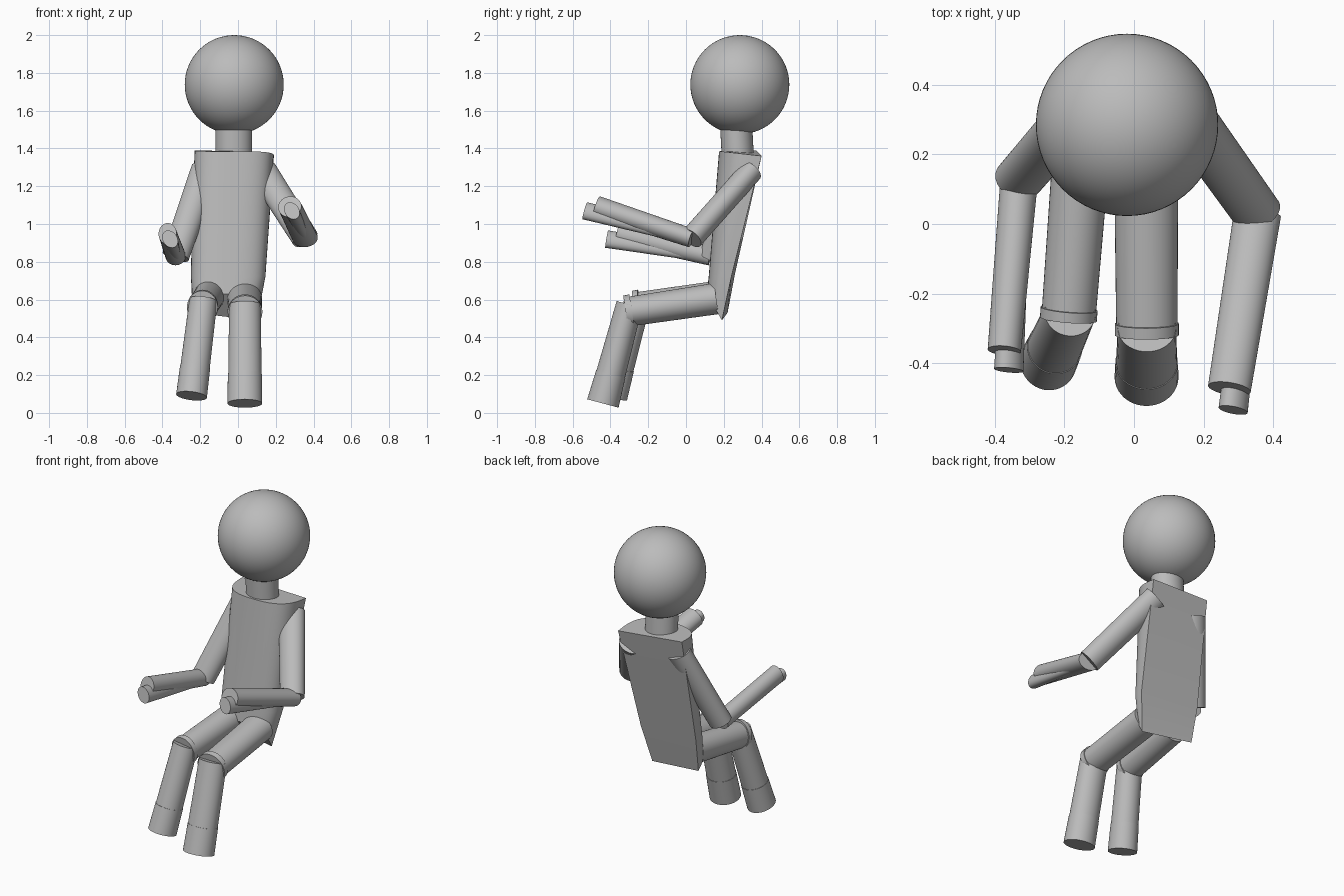
import bpy, bmesh, math
from mathutils import Vector

cube = bpy.data.objects.get("Cube")
if cube:
    bpy.data.objects.remove(cube, do_unlink=True)

grey = bpy.data.materials.new("plain grey")
grey.use_nodes = True
COLOUR = (0.5, 0.5, 0.5, 1)
grey.diffuse_color = COLOUR
grey.node_tree.nodes["Principled BSDF"].inputs["Base Color"].default_value = COLOUR


def finish(name, bm):
    """Turn a bmesh into a smooth object with sharp edges kept."""
    bmesh.ops.recalc_face_normals(bm, faces=bm.faces)
    mesh = bpy.data.meshes.new(name)
    bm.to_mesh(mesh)
    bm.free()
    mesh.materials.append(grey)
    obj = bpy.data.objects.new(name, mesh)
    bpy.context.collection.objects.link(obj)
    bpy.ops.object.select_all(action="DESELECT")
    obj.select_set(True)
    bpy.context.view_layer.objects.active = obj
    bpy.ops.object.shade_smooth_by_angle(angle=math.radians(35))
    return obj


def loft(name, rings):
    """Skin equal rings of points and cap both ends."""
    bm = bmesh.new()
    loops = [[bm.verts.new(p) for p in ring] for ring in rings]
    n = len(loops[0])
    for a, b in zip(loops, loops[1:]):
        for i in range(n):
            j = (i + 1) % n
            bm.faces.new((a[i], a[j], b[j], b[i]))
    bm.faces.new(loops[0])
    bm.faces.new(loops[-1])
    return finish(name, bm)


def tube(name, start, end, size0, size1, side=(1, 0, 0), n=40):
    """Tapered elliptical limb; sizes are (sideways, other) radii."""
    start, end = Vector(start), Vector(end)
    axis = (end - start).normalized()
    u = Vector(side)
    u = (u - axis * u.dot(axis)).normalized()
    v = axis.cross(u)
    rings = []
    for centre, (a, b) in ((start, size0), (end, size1)):
        angles = [math.tau * i / n for i in range(n)]
        rings.append([centre + u * a * math.cos(t) + v * b * math.sin(t) for t in angles])
    return loft(name, rings)


def mix(a, b, t):
    return Vector(a).lerp(Vector(b), t)


# Head
bm = bmesh.new()
bmesh.ops.create_uvsphere(bm, u_segments=64, v_segments=32, radius=0.262)
bmesh.ops.translate(bm, verts=bm.verts, vec=(-0.02, 0.285, 1.738))
finish("head", bm)

# Neck
tube("neck", (-0.022, 0.275, 1.34), (-0.022, 0.265, 1.53), (0.097, 0.085), (0.097, 0.085))


def torso_ring(right, left, front, z_front, n=32):
    """Rounded front running between two sharp back corners."""
    right, left = Vector(right), Vector(left)
    ring = []
    for i in range(n + 1):
        t = math.pi * i / n
        across = 0.5 - 0.5 * math.copysign(abs(math.cos(t)) ** 0.75, math.cos(t))
        depth = math.sin(t) ** 0.6
        p = right.lerp(left, across)
        p.y += (front - p.y) * depth
        p.z += (z_front - p.z) * depth
        ring.append(p)
    return ring


# Torso: flat leaning back, rounded front, slanted underside
loft("torso", [
    torso_ring((0.10, 0.19, 0.49), (-0.24, 0.22, 0.53), 0.11, 0.63),
    torso_ring((0.145, 0.24, 0.72), (-0.25, 0.26, 0.74), 0.12, 0.72),
    torso_ring((0.19, 0.40, 1.36), (-0.23, 0.37, 1.39), 0.175, 1.385),
])

# Arms: shoulder, elbow, wrist, tip of the hand edge
arms = {
    "left": ((0.13, 0.345, 1.28), (0.355, 0.03, 0.925), (0.27, -0.50, 1.10), (0.285, -0.535, 1.07)),
    "right": ((-0.17, 0.315, 1.29), (-0.33, 0.13, 0.83), (-0.375, -0.39, 0.955), (-0.36, -0.42, 0.92)),
}
for side, (shoulder, elbow, wrist, tip) in arms.items():
    wide = 0.068 if side == "left" else 0.054
    tube(side + "_upper_arm", shoulder, elbow, (0.078, 0.062), (0.072, 0.062))
    tube(side + "_forearm", elbow, mix(elbow, wrist, 0.95), (wide, 0.05), (wide - 0.006, 0.058))
    tube(side + "_hand_edge", mix(elbow, wrist, 0.1), tip, (0.03, 0.045), (0.038, 0.05),
         side=(1, 0, 0.7))

# Legs: hip, knee, sole centre, radius
legs = {
    "left": ((0.035, 0.16, 0.605), (0.037, -0.31, 0.535), (0.036, -0.44, 0.05), 0.092),
    "right": ((-0.155, 0.16, 0.615), (-0.188, -0.265, 0.56), (-0.246, -0.395, 0.09), 0.082),
}
for side, (hip, knee, sole, r) in legs.items():
    ankle = mix(knee, sole, 0.68)
    tube(side + "_thigh", hip, knee, (r, 0.083), (r - 0.004, 0.078))
    tube(side + "_knee_band", mix(hip, knee, 0.95), mix(hip, knee, 1.02), (r, 0.09), (r, 0.088))
    tube(side + "_shin", mix(knee, sole, -0.08), ankle, (r - 0.008, 0.07), (r - 0.004, 0.078))
    tube(side + "_foot", ankle, sole, (r - 0.002, 0.08), (r, 0.086))
